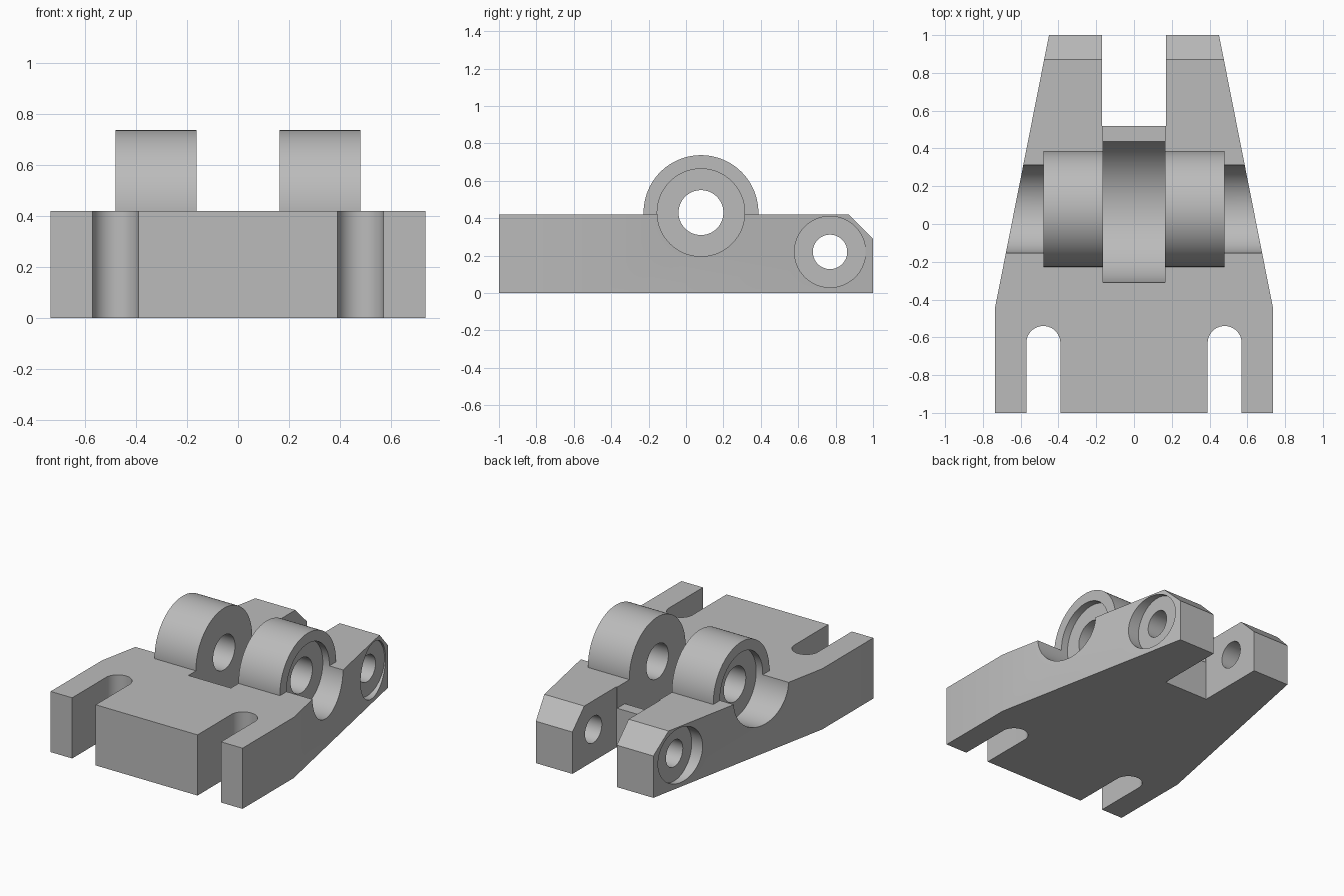
import bpy, bmesh, math
from mathutils import Vector

cube = bpy.data.objects.get("Cube")
if cube:
    bpy.data.objects.remove(cube, do_unlink=True)

grey = bpy.data.materials.new("machined grey")
grey.use_nodes = True
COLOUR = (0.5, 0.5, 0.5, 1)
grey.diffuse_color = COLOUR
grey.node_tree.nodes["Principled BSDF"].inputs["Base Color"].default_value = COLOUR


def prism(name, points, low, high, axis="z"):
    """Extrude a 2D profile along z (points are x, y) or along x (points are y, z)."""
    bm = bmesh.new()
    place = (lambda a, b: (a, b, low)) if axis == "z" else (lambda a, b: (low, a, b))
    face = bm.faces.new([bm.verts.new(place(a, b)) for a, b in points])
    moved = bmesh.ops.extrude_face_region(bm, geom=[face])["geom"]
    shift = Vector((0, 0, high - low)) if axis == "z" else Vector((high - low, 0, 0))
    bmesh.ops.translate(bm, vec=shift, verts=[v for v in moved if isinstance(v, bmesh.types.BMVert)])
    bmesh.ops.recalc_face_normals(bm, faces=bm.faces)
    mesh = bpy.data.meshes.new(name)
    bm.to_mesh(mesh)
    bm.free()
    mesh.materials.append(grey)
    obj = bpy.data.objects.new(name, mesh)
    bpy.context.collection.objects.link(obj)
    return obj


def arc(a, b, radius, start=0, sweep=360, count=96):
    steps = count if sweep == 360 else count + 1
    angles = [math.radians(start + sweep * i / count) for i in range(steps)]
    return [(a + radius * math.cos(t), b + radius * math.sin(t)) for t in angles]


def combine(target, tool, operation="DIFFERENCE"):
    mod = target.modifiers.new(tool.name, "BOOLEAN")
    mod.operation, mod.solver, mod.object = operation, "EXACT", tool
    bpy.ops.object.select_all(action="DESELECT")
    bpy.context.view_layer.objects.active = target
    target.select_set(True)
    bpy.ops.object.modifier_apply(modifier=mod.name)
    bpy.data.objects.remove(tool, do_unlink=True)


PIVOT = (0.08, 0.43)     # main bore centre in y, z
ARM = (0.77, 0.22)       # arm hole centre in y, z
HEIGHT = 0.42
GAP = 0.163              # half width between the bosses

# Tapered base plate with two rear arms
half = [(0.735, -1), (0.735, -0.44), (0.45, 1), (0.17, 1), (0.17, 0.52)]
body = prism("bracket_body", half + [(-x, y) for x, y in reversed(half)], 0, HEIGHT)

# Sloped rear top edge of the arms
combine(body, prism("bevel_cutter", [(0.87, HEIGHT), (1.0, 0.29), (1.1, 0.19), (1.1, 0.6), (0.87, 0.6)],
                    -1, 1, "x"))

# Boss barrel, split in two by the round central groove
combine(body, prism("boss_barrel", arc(*PIVOT, 0.307), -0.48, 0.48, "x"), "UNION")
combine(body, prism("groove_cutter", arc(*PIVOT, 0.39), -GAP, GAP, "x"))
combine(body, prism("ledge_cutter", [(0.2, 0.273), (0.6, 0.273), (0.6, 0.9), (0.2, 0.9)], -GAP, GAP, "x"))

# Through bores
combine(body, prism("bore_cutter", arc(*PIVOT, 0.12), -1, 1, "x"))
combine(body, prism("arm_hole_cutter", arc(*ARM, 0.092), -1, 1, "x"))

# Side recesses and open front slots, on both sides
for side in (-1, 1):
    combine(body, prism("boss_recess_cutter", arc(*PIVOT, 0.234), side * 0.43, side, "x"))
    combine(body, prism("arm_recess_cutter", arc(*ARM, 0.19), side * 0.45, side, "x"))
    slot = arc(side * 0.48, -0.63, 0.09, 0, 180, 48)
    slot += [(side * 0.48 - 0.09, -1.1), (side * 0.48 + 0.09, -1.1)]
    combine(body, prism("slot_cutter", slot, -0.1, 0.6))

body.select_set(True)
bpy.context.view_layer.objects.active = body
bpy.ops.object.shade_smooth_by_angle(angle=math.radians(30))
